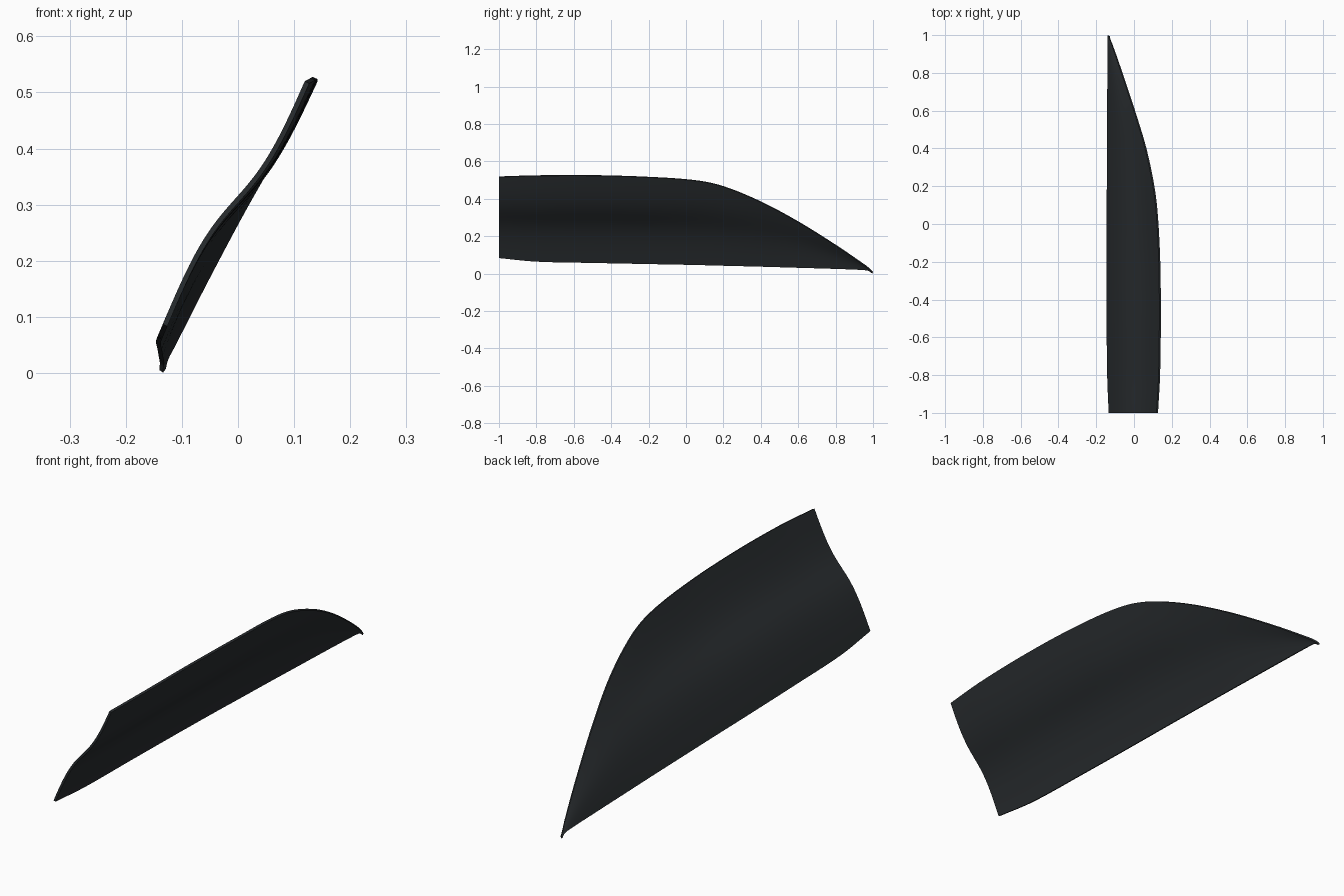
import bpy, bmesh, math

if "Cube" in bpy.data.objects:
    bpy.data.objects.remove(bpy.data.objects["Cube"])

# Stations along the blade: y, lower edge x/z, upper edge x/z, arc bulge, S-curve bulge
STATIONS = [
    (-1.00, -0.130, 0.085, 0.123, 0.518, 0.004, 0.024),
    (-0.80, -0.138, 0.066, 0.134, 0.524, 0.007, 0.026),
    (-0.50, -0.141, 0.059, 0.138, 0.525, 0.009, 0.027),
    (-0.20, -0.142, 0.053, 0.135, 0.516, 0.011, 0.026),
    (0.05, -0.141, 0.048, 0.122, 0.498, 0.014, 0.022),
    (0.20, -0.140, 0.044, 0.104, 0.466, 0.017, 0.018),
    (0.40, -0.139, 0.039, 0.062, 0.384, 0.023, 0.010),
    (0.60, -0.138, 0.033, 0.002, 0.277, 0.023, 0.005),
    (0.80, -0.137, 0.027, -0.064, 0.152, 0.014, 0.002),
    (0.95, -0.136, 0.021, -0.116, 0.049, 0.003, 0.000),
    (0.98, -0.136, 0.016, -0.128, 0.026, 0.000, 0.000),
    (0.997, -0.137, 0.003, -0.132, 0.010, 0.000, 0.000),
]
STEPS, COLS = 6, 32


def smooth_station(i, u):
    """Cubic Hermite blend of the stations, with slopes measured against y."""
    def slope(k, c):
        p, q = STATIONS[max(k - 1, 0)], STATIONS[min(k + 1, len(STATIONS) - 1)]
        return (q[c] - p[c]) / (q[0] - p[0])
    a, b = STATIONS[i], STATIONS[i + 1]
    h = b[0] - a[0]
    row = [a[0] + h * u]
    for c in range(1, 7):
        row.append((2*u**3 - 3*u**2 + 1) * a[c] + (u**3 - 2*u**2 + u) * h * slope(i, c)
                   + (3*u**2 - 2*u**3) * b[c] + (u**3 - u**2) * h * slope(i + 1, c))
    return row


rows = [smooth_station(i, k / STEPS) for i in range(len(STATIONS) - 1) for k in range(STEPS)]
rows.append(STATIONS[-1])

# Lofted S-shaped sheet
bm = bmesh.new()
grid = []
for y, xb, zb, xt, zt, arc, wave in rows:
    line = []
    for j in range(COLS + 1):
        t = j / COLS
        z = zb + (zt - zb) * t + arc * math.sin(math.pi * t) + wave * math.sin(2 * math.pi * t)
        line.append(bm.verts.new((xb + (xt - xb) * t, y, z)))
    grid.append(line)
for r, s in zip(grid, grid[1:]):
    for j in range(COLS):
        bm.faces.new((r[j], r[j + 1], s[j + 1], s[j]))
bmesh.ops.recalc_face_normals(bm, faces=bm.faces)
mesh = bpy.data.meshes.new("curved_blade")
bm.to_mesh(mesh)
bm.free()
blade = bpy.data.objects.new("curved_blade", mesh)
bpy.context.collection.objects.link(blade)

# Thin wall
solid = blade.modifiers.new("thickness", "SOLIDIFY")
solid.thickness = 0.009
solid.offset = 0

# Dark finish and smooth shading
mat = bpy.data.materials.new("dark_charcoal")
mat.diffuse_color = (0.022, 0.026, 0.029, 1)
mat.use_nodes = True
mat.node_tree.nodes["Principled BSDF"].inputs["Base Color"].default_value = mat.diffuse_color
mesh.materials.append(mat)
bpy.context.view_layer.objects.active = blade
blade.select_set(True)
bpy.ops.object.modifier_apply(modifier="thickness")
bpy.ops.object.shade_smooth_by_angle(angle=math.radians(40))
